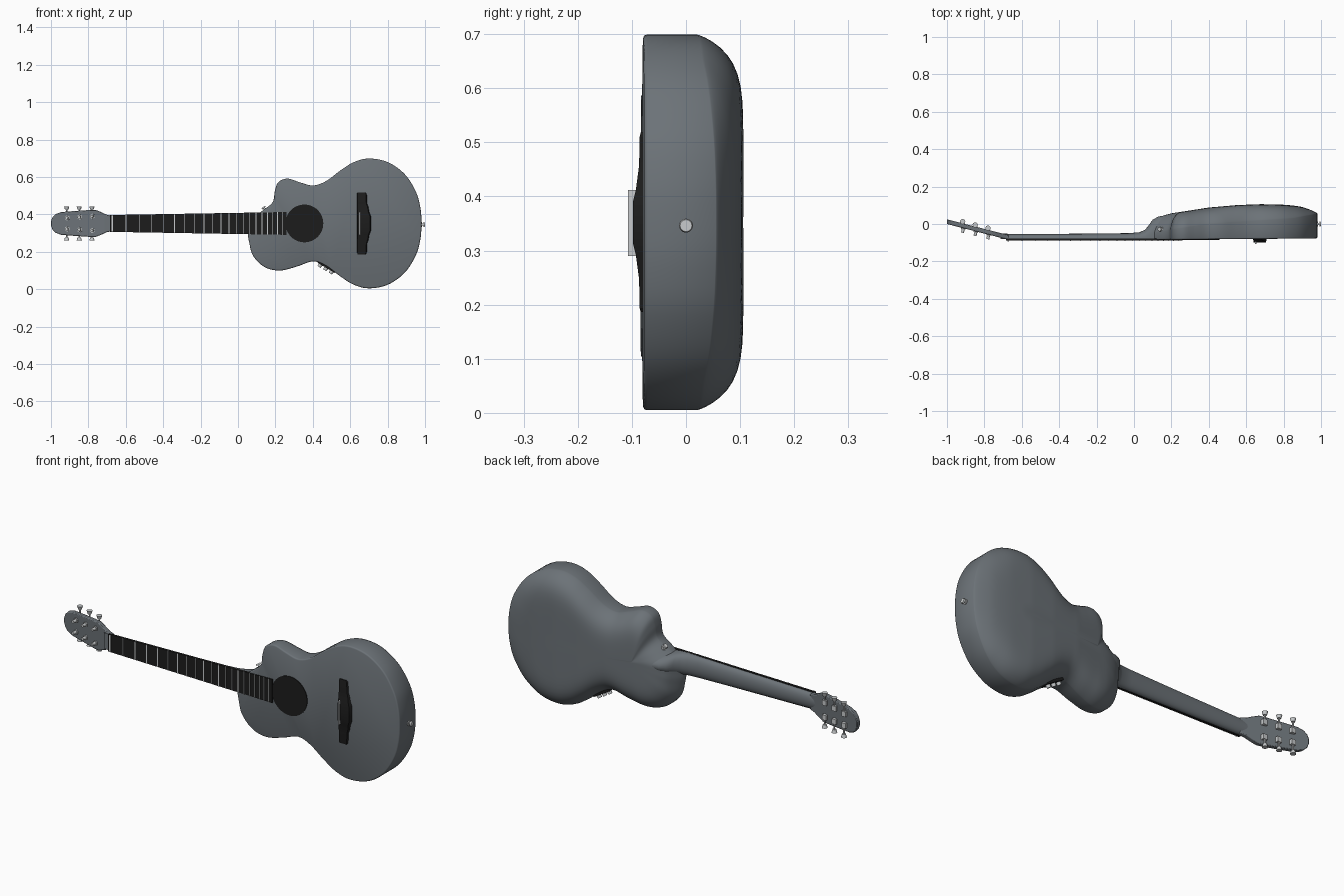
import bpy, bmesh, math
from mathutils import Vector

cube = bpy.data.objects.get("Cube")
if cube:
    bpy.data.objects.remove(cube, do_unlink=True)

ZC = 0.352  # height of the centre line


def material(name, rgb):
    m = bpy.data.materials.new(name)
    m.use_nodes = True
    m.diffuse_color = (*rgb, 1)
    m.node_tree.nodes["Principled BSDF"].inputs["Base Color"].default_value = (*rgb, 1)
    return m


GREY = material("slate grey", (0.15, 0.17, 0.187))
BLACK = material("matte black", (0.012, 0.012, 0.012))
METAL = material("pale metal", (0.58, 0.6, 0.61))


def finish(name, bm, mat, angle=40):
    bmesh.ops.recalc_face_normals(bm, faces=bm.faces)
    me = bpy.data.meshes.new(name)
    bm.to_mesh(me)
    bm.free()
    me.materials.append(mat)
    ob = bpy.data.objects.new(name, me)
    bpy.context.collection.objects.link(ob)
    bpy.ops.object.select_all(action='DESELECT')
    ob.select_set(True)
    bpy.context.view_layer.objects.active = ob
    bpy.ops.object.shade_smooth_by_angle(angle=math.radians(angle))
    return ob


def loft(name, rings, mat, angle=40):
    """Skin a list of equal-length rings and cap both ends."""
    bm = bmesh.new()
    vs = [[bm.verts.new(p) for p in r] for r in rings]
    n = len(vs[0])
    for a, b in zip(vs, vs[1:]):
        for i in range(n):
            j = (i + 1) % n
            bm.faces.new((a[i], a[j], b[j], b[i]))
    bm.faces.new(vs[0])
    bm.faces.new(vs[-1])
    return finish(name, bm, mat, angle)


def box(name, lo, hi, mat):
    return loft(name, [[(lo[0], y, lo[2]), (hi[0], y, lo[2]), (hi[0], y, hi[2]), (lo[0], y, hi[2])]
                       for y in (lo[1], hi[1])], mat)


def rod(name, p, q, r, mat, r2=None, seg=16):
    """Cylinder or cone between two points."""
    p, q = Vector(p), Vector(q)
    d = q - p
    mtx = d.to_track_quat('Z', 'Y').to_matrix().to_4x4()
    mtx.translation = (p + q) / 2
    bm = bmesh.new()
    bmesh.ops.create_cone(bm, cap_ends=True, segments=seg, radius1=r,
                          radius2=r if r2 is None else r2, depth=d.length, matrix=mtx)
    return finish(name, bm, mat)


def lookup(table, x):
    if x <= table[0][0]:
        return table[0][1]
    for (a, u), (b, v) in zip(table, table[1:]):
        if x <= b:
            return u + (v - u) * (x - a) / (b - a)
    return table[-1][1]


def smooth_loop(pts, steps):
    """Closed Catmull-Rom curve through 2D points."""
    out, n = [], len(pts)
    P = [Vector(p) for p in pts]
    for i in range(n):
        a, b, c, d = (P[(i + k) % n] for k in (-1, 0, 1, 2))
        for s in range(steps):
            t = s / steps
            out.append(0.5 * (2 * b + (c - a) * t + (2 * a - 5 * b + 4 * c - d) * t * t
                              + (3 * b - a - 3 * c + d) * t ** 3))
    return out


# Body: cutaway shoulder, symmetric lower bout, plain shoulder
horn = [(0.06, 0.36), (0.13, 0.42), (0.185, 0.465), (0.197, 0.525), (0.215, 0.572),
        (0.265, 0.592), (0.33, 0.572)]
bout = [(0.40, 0.203), (0.47, 0.226), (0.55, 0.285), (0.62, 0.328), (0.70, 0.347),
        (0.80, 0.328), (0.89, 0.265), (0.95, 0.172), (0.975, 0.085)]
shoulder = [(0.31, 0.12), (0.22, 0.1), (0.14, 0.12), (0.08, 0.18), (0.06, 0.25), (0.053, 0.3)]
outline = smooth_loop(horn + [(x, ZC + h) for x, h in bout] + [(0.981, ZC)]
                      + [(x, ZC - h) for x, h in reversed(bout)] + shoulder, 5)
crown = [(0.05, 0.0), (0.1, 0.035), (0.2, 0.057), (0.4, 0.088), (0.55, 0.101), (0.68, 0.106),
         (0.8, 0.103), (0.9, 0.096), (0.98, 0.085)]
side_top = [(0.05, -0.06), (0.2, -0.03), (0.4, 0.0), (0.7, 0.02), (0.85, 0.03), (0.98, 0.055)]


def front_y(x):
    return -0.085 + 0.008 * x


def inset(p, s):
    spine = Vector((min(max(p.x, 0.27), 0.7), ZC))
    return p + (spine - p).normalized() * s


def front_ring(s, lift):
    return [(q.x, front_y(q.x) + lift, q.y) for q in (inset(p, s) for p in outline)]


def back_ring(u):
    ring = []
    for p in outline:
        s = (inset(p, 0) - Vector((min(max(p.x, 0.27), 0.7), ZC))).length * u * u
        q = inset(p, s)
        g = (1 - (1 - min(s / 0.25, 1)) ** 5.5) ** 0.8
        low = lookup(side_top, q.x)
        ring.append((q.x, low + (lookup(crown, q.x) - low) * g, q.y))
    return ring


loft("body", [front_ring(0.007, 0), front_ring(0.002, 0.002), front_ring(0, 0.007)]
     + [back_ring(i / 15 * 0.985) for i in range(16)], GREY, 50)

# Neck with heel: D-shaped sections (x, half width, depth)
sections = [(-0.715, 0.04, 0.03), (-0.66, 0.042, 0.027), (-0.3, 0.049, 0.028), (-0.03, 0.055, 0.031),
            (0.03, 0.057, 0.036), (0.06, 0.057, 0.05), (0.08, 0.056, 0.075), (0.1, 0.054, 0.103),
            (0.13, 0.052, 0.12), (0.2, 0.048, 0.132), (0.27, 0.03, 0.13)]
arc = [math.pi * i / 14 for i in range(15)]
loft("neck", [[(x, -0.08 + d * math.sin(a) ** 0.8 if 0 < a < 3.14 else -0.08, ZC + w * math.cos(a))
               for a in arc] for x, w, d in sections], GREY, 50)

# Headstock: tilted slab
half = [(-0.67, 0.041), (-0.70, 0.046), (-0.73, 0.06), (-0.76, 0.072), (-0.79, 0.072), (-0.88, 0.066),
        (-0.945, 0.061), (-0.975, 0.05), (-0.992, 0.033), (-1.0, 0.012)]


def head_y(x):
    return -0.082 - 0.256 * (x + 0.68)


head_outline = [(x, ZC + w) for x, w in half] + [(x, ZC - w) for x, w in reversed(half)]
head = loft("headstock", [[(x, head_y(x) + t, z) for x, z in head_outline] for t in (0, 0.025)], GREY)
bev = head.modifiers.new("soft edge", 'BEVEL')
bev.width, bev.segments = 0.004, 2

# Fingerboard, nut and frets
X0, X1 = -0.685, 0.258


def board_w(x):
    return 0.045 + 0.016 * (x - X0) / (X1 - X0)


loft("fingerboard", [[(x, -0.089, ZC - board_w(x)), (x, -0.089, ZC + board_w(x)),
                      (x, -0.077, ZC + board_w(x)), (x, -0.077, ZC - board_w(x))] for x in (X0, X1)], BLACK)
box("nut", (-0.676, -0.093, ZC - 0.044), (-0.668, -0.088, ZC + 0.044), METAL)
for n in range(1, 21):
    x = 0.655 - 1.328 * 2 ** (-n / 12)
    w = board_w(x)
    box(f"fret_{n}", (x - 0.002, -0.0905, ZC - w), (x + 0.002, -0.0885, ZC + w), METAL)

# Sound hole
y = front_y(0.355)
rod("sound_hole", (0.355, y + 0.003, ZC), (0.355, y - 0.003, ZC), 0.101, BLACK, seg=64)

# Bridge: wings rising to a thick centre (offset, right edge, height), and saddle
wing = [(0.166, 0.684, 0.004), (0.158, 0.69, 0.006), (0.105, 0.692, 0.007), (0.09, 0.698, 0.009),
        (0.06, 0.703, 0.013), (0.04, 0.711, 0.018)]
rows = [(-o, r, h) for o, r, h in wing] + [(o, r, h) for o, r, h in reversed(wing)]
base = front_y(0.67)
loft("bridge", [[(0.636, base + 0.003, ZC + o), (r, base + 0.003, ZC + o), (r - 0.006, base - h, ZC + o),
                 (0.64, base - h, ZC + o)] for o, r, h in rows], BLACK, 25)
box("saddle", (0.648, -0.107, ZC - 0.062), (0.655, -0.088, ZC + 0.06), METAL)

# Tuners
for sign, side in ((1, "upper"), (-1, "lower")):
    for k, x in enumerate((-0.912, -0.845, -0.777)):
        z = ZC + sign * (0.03 + 0.004 * k)
        f = head_y(x)
        tag = f"{side}_{k + 1}"
        rod(f"tuner_washer_{tag}", (x, f + 0.004, z), (x - 0.002, f - 0.005, z), 0.014, METAL, seg=6)
        rod(f"tuner_post_{tag}", (x, f, z), (x - 0.005, f - 0.024, z), 0.008, METAL)
        xb = x - 0.004
        b = head_y(xb) + 0.025
        box(f"tuner_gear_{tag}", (xb - 0.012, b - 0.006, z - 0.013), (xb + 0.012, b + 0.014, z + 0.013), METAL)
        yb = b + 0.009
        rod(f"tuner_shaft_{tag}", (xb, yb, z), (xb, yb, ZC + sign * 0.08), 0.004, METAL)
        rod(f"tuner_button_{tag}", (xb, yb, ZC + sign * 0.074), (xb, yb, ZC + sign * 0.091), 0.009, METAL, 0.014)


# Strap buttons
def strap_button(name, p, d):
    p, d = Vector(p), Vector(d).normalized()
    rod(name + "_base", p - d * 0.006, p + d * 0.005, 0.013, METAL)
    rod(name + "_stem", p, p + d * 0.016, 0.006, METAL)
    rod(name + "_cap", p + d * 0.013, p + d * 0.02, 0.013, METAL, 0.011)


strap_button("end_strap_button", (0.98, 0, 0.346), (1, 0, 0))
strap_button("heel_strap_button", (0.147, -0.028, 0.424), (-0.6, 0, 0.8))

# Control plate with knobs on the lower waist
along, out = Vector((0.86, 0, -0.51)), Vector((-0.51, 0, -0.86))
mid = Vector((0.474, 0, 0.119))
loft("control_plate", [[mid + along * a + out * o + Vector((0, h, 0))
                        for a, o in ((-0.055, -0.012), (0.055, -0.012), (0.053, 0.005), (-0.053, 0.005))]
                       for h in (-0.025, 0.02)], BLACK)
for k in (-1, 0, 1):
    c = mid + along * 0.035 * k
    rod(f"control_knob_{k + 2}", c, c + out * 0.02, 0.012, METAL, 0.01)
